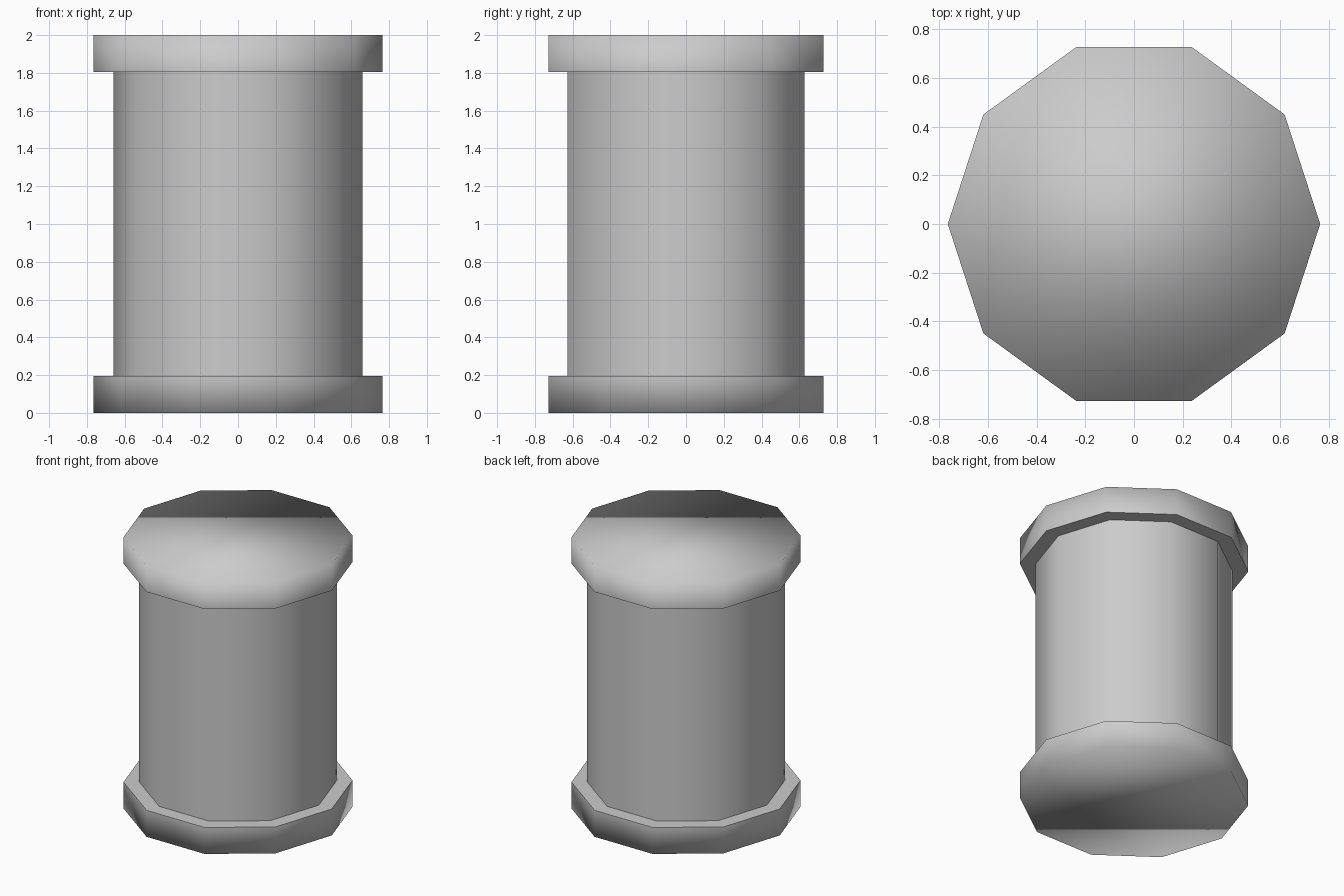
import bpy
import bmesh
from math import pi
from mathutils import Matrix

cube = bpy.data.objects.get("Cube")
if cube:
    bpy.data.objects.remove(cube, do_unlink=True)

SIDES = 10
CAP_RADIUS, COLUMN_RADIUS = 0.765, 0.66
LOW, HIGH, TOP = 0.195, 1.805, 2.0

grey = bpy.data.materials.new("plain_grey")
grey.use_nodes = True
colour = (0.6, 0.6, 0.6, 1)
grey.diffuse_color = colour
grey.node_tree.nodes["Principled BSDF"].inputs["Base Color"].default_value = colour


def drum(name, radius, bottom, top, crisp_heights):
    """Smooth ten-sided drum, with crisp rims only at the given heights."""
    bm = bmesh.new()
    place = Matrix.Translation((0, 0, (bottom + top) / 2)) @ Matrix.Rotation(pi / 2, 4, "Z")
    bmesh.ops.create_cone(bm, cap_ends=True, segments=SIDES, radius1=radius,
                          radius2=radius, depth=top - bottom, matrix=place)
    for face in bm.faces:
        face.smooth = True
    for edge in bm.edges:
        edge.smooth = not any(all(abs(v.co.z - h) < 0.001 for v in edge.verts)
                              for h in crisp_heights)
    mesh = bpy.data.meshes.new(name)
    bm.to_mesh(mesh)
    bm.free()
    mesh.materials.append(grey)
    obj = bpy.data.objects.new(name, mesh)
    bpy.context.collection.objects.link(obj)
    return obj


# Wide end caps: soft outer rim, crisp rim towards the column
drum("bottom_cap", CAP_RADIUS, 0, LOW, [LOW])
drum("top_cap", CAP_RADIUS, HIGH, TOP, [HIGH])

# Column between the caps
drum("column", COLUMN_RADIUS, LOW, HIGH, [LOW, HIGH])
